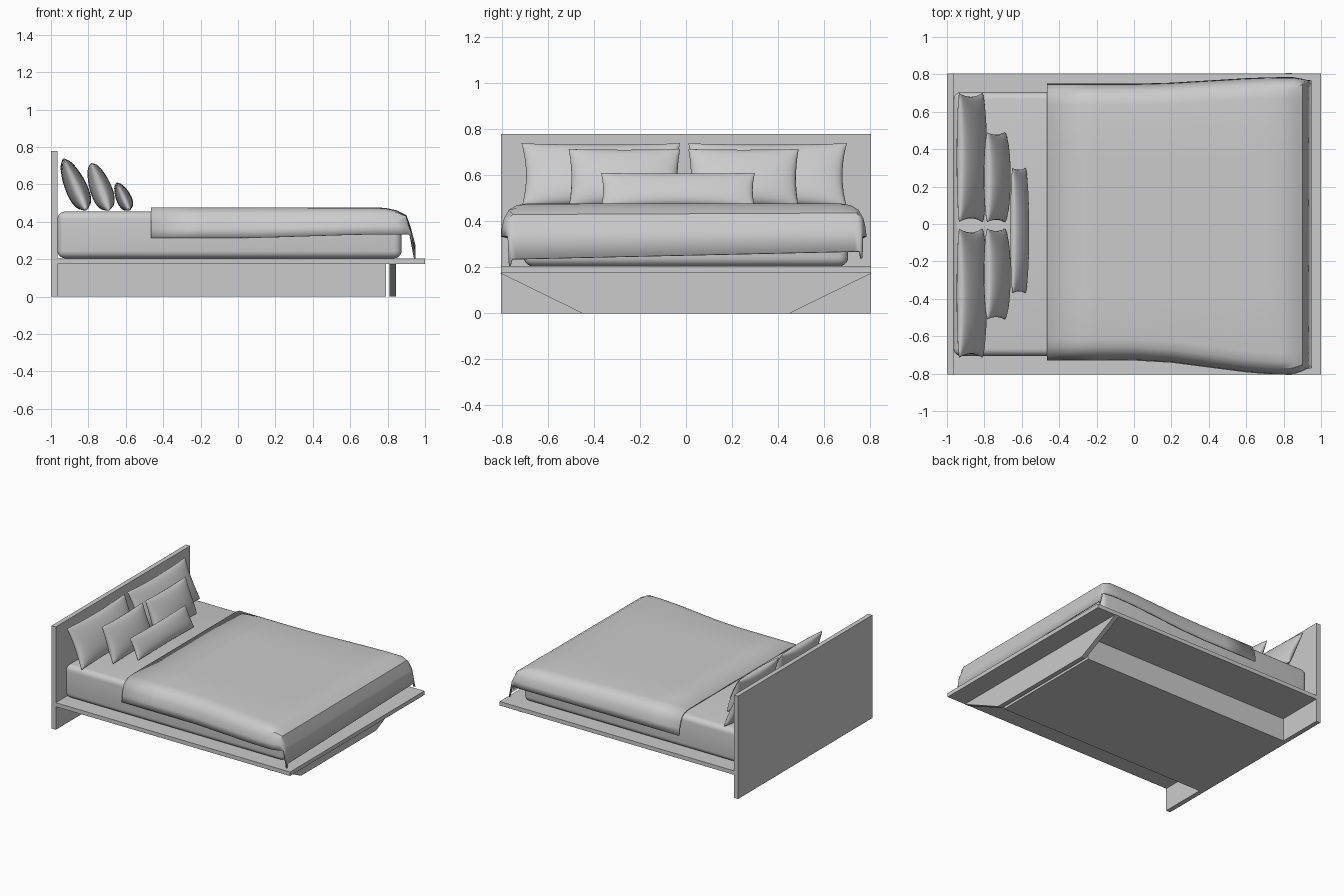
import bpy, bmesh, math
from mathutils import Vector, Matrix

cube = bpy.data.objects.get("Cube")
if cube:
    bpy.data.objects.remove(cube, do_unlink=True)

# One plain grey for the whole bed
grey = bpy.data.materials.new("plain_grey")
grey.use_nodes = True
grey.diffuse_color = (0.6, 0.6, 0.6, 1)
grey.node_tree.nodes["Principled BSDF"].inputs["Base Color"].default_value = (0.6, 0.6, 0.6, 1)


def finish(name, bm, smooth=None):
    mesh = bpy.data.meshes.new(name)
    bm.to_mesh(mesh)
    bm.free()
    mesh.materials.append(grey)
    if smooth:
        mesh.shade_smooth()
        mesh.set_sharp_from_angle(angle=math.radians(smooth))
    obj = bpy.data.objects.new(name, mesh)
    bpy.context.collection.objects.link(obj)
    return obj


def box(name, lo, hi, bevel=0):
    lo, hi = Vector(lo), Vector(hi)
    bm = bmesh.new()
    bmesh.ops.create_cube(bm, size=1)
    for v in bm.verts:
        v.co = (lo + hi) / 2 + v.co * (hi - lo)
    if bevel:
        bmesh.ops.bevel(bm, geom=bm.edges[:], offset=bevel, segments=5,
                        profile=0.5, affect='EDGES')
    return finish(name, bm, 40 if bevel else None)


# Frame: headboard, its lower panel, platform and recessed plinth
box("headboard", (-1, -0.805, 0.19), (-0.965, 0.805, 0.78))
box("headboard_lower_panel", (-1, -0.805, 0), (-0.965, 0.805, 0.19))
box("platform", (-0.965, -0.805, 0.175), (1, 0.805, 0.205))
box("plinth", (-0.965, -0.45, 0), (0.79, 0.45, 0.175))

# Foot support: a tapered plate
bm = bmesh.new()
outline = [(-0.45, 0), (0.45, 0), (0.808, 0.175), (-0.808, 0.175)]
face = bm.faces.new([bm.verts.new((0.81, y, z)) for y, z in outline])
new = bmesh.ops.extrude_face_region(bm, geom=[face])["geom"]
bmesh.ops.translate(bm, vec=(0.035, 0, 0),
                    verts=[g for g in new if isinstance(g, bmesh.types.BMVert)])
bmesh.ops.recalc_face_normals(bm, faces=bm.faces)
finish("foot_support", bm)

# Mattress
box("mattress", (-0.965, -0.705, 0.205), (0.875, 0.705, 0.455), 0.04)


# Duvet: a sheet draped over both sides and the foot end
def ease(t):
    t = min(max(t, 0), 1)
    return t * t * (3 - 2 * t)


lengthwise = [(-0.465, 0), (-0.2, 0), (0, 0), (0.2, 0), (0.4, 0), (0.6, 0), (0.72, 0),
              (0.79, 0.004), (0.85, 0.018), (0.9, 0.045), (0.925, 0.12), (0.95, 0.225)]
# Distance in from the hem, and drop below the top
side = [(0, 0.155), (0.005, 0.11), (0.014, 0.07), (0.035, 0.03), (0.07, 0.008), (0.115, 0)]

bm = bmesh.new()
rows = []
for x, drop_x in lengthwise:
    flare = ease(x / 0.8)
    tuck = 0.035 * ease((x - 0.85) / 0.1)
    low, high = 0.73 + 0.075 * flare - tuck, 0.75 + 0.035 * flare - tuck / 2
    hem = 1.05 - 0.12 * flare
    across = [(inset - low, d * hem) for inset, d in side]
    across += [(y, 0) for y in (-0.35, 0, 0.35)]
    across += [(high - inset, d * hem) for inset, d in reversed(side)]
    row = []
    for y, drop_y in across:
        end_drop = drop_x * (1 - 0.1 * y) + 0.03 * (drop_y > 0.08) * (drop_x > 0.2)
        row.append(bm.verts.new((x, y, 0.478 - max(end_drop, drop_y))))
    rows.append(row)
for a, b in zip(rows, rows[1:]):
    for j in range(len(a) - 1):
        bm.faces.new((a[j], b[j], b[j + 1], a[j + 1]))
duvet = finish("duvet", bm, 38)
thick = duvet.modifiers.new("thickness", 'SOLIDIFY')
thick.thickness = 0.01
thick.offset = -1


# Pillows: two bulging sheets joined at a pinched seam
def pillow(name, y0, y1, top, bottom, thickness, pinch):
    top, bottom = Vector((top[0], 0, top[1])), Vector((bottom[0], 0, bottom[1]))
    up = (top - bottom) / 2
    out = Vector((up.z, 0, -up.x)).normalized()
    mid, half = (top + bottom) / 2, (y1 - y0) / 2
    bm = bmesh.new()
    for sign in (-1, 1):
        sheet = bmesh.ops.create_grid(bm, x_segments=20, y_segments=14, size=1)["verts"]
        for v in sheet:
            s, t = math.sin(v.co.x * math.pi / 2), math.sin(v.co.y * math.pi / 2)
            bulge = max(0, (1 - s * s) * (1 - t * t)) ** 0.4 * thickness / 2
            width = half * s - pinch * s * (1 - t * t)
            height = t * (1 - pinch / up.length * 0.5 * (1 - s * s))
            v.co = mid + up * height + out * bulge * sign * (1 - 0.2 * t)
            v.co.y = (y0 + y1) / 2 + width
    bmesh.ops.remove_doubles(bm, verts=bm.verts, dist=0.0005)
    bmesh.ops.recalc_face_normals(bm, faces=bm.faces)
    finish(name, bm, 60)


for label, y0, y1 in (("left", 0.01, 0.70), ("right", -0.715, -0.025)):
    pillow("large_pillow_" + label, y0, y1, (-0.935, 0.74), (-0.81, 0.46), 0.115, 0.02)
for label, y0, y1 in (("left", 0.01, 0.49), ("right", -0.51, -0.025)):
    pillow("medium_pillow_" + label, y0, y1, (-0.785, 0.715), (-0.69, 0.46), 0.115, 0.012)
pillow("small_pillow", -0.37, 0.30, (-0.65, 0.61), (-0.58, 0.46), 0.08, 0.01)
